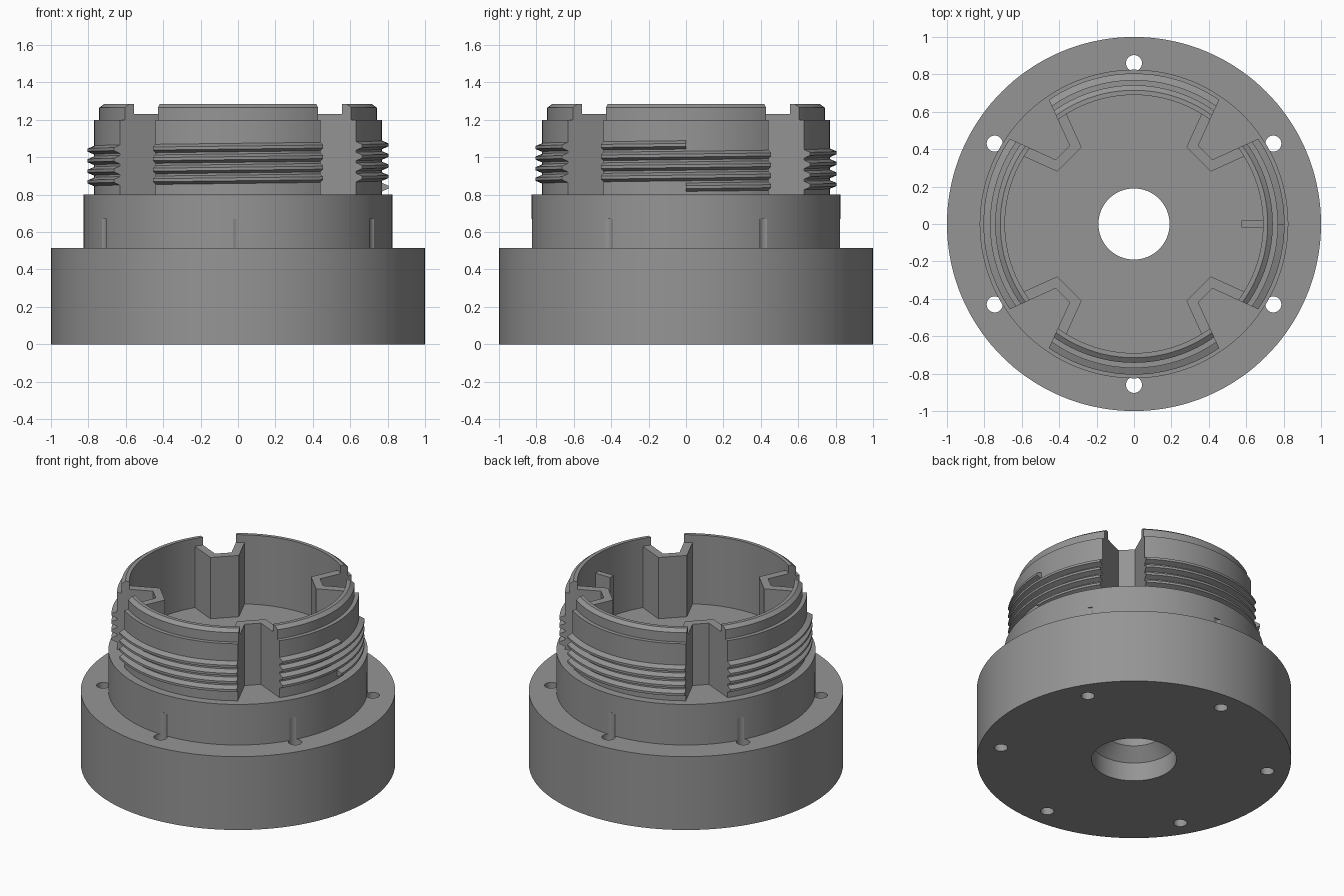
import bpy, bmesh, math
from math import sin, cos, pi, radians, degrees

if "Cube" in bpy.data.objects:
    bpy.data.objects.remove(bpy.data.objects["Cube"])

grey = bpy.data.materials.new("plain_grey")
grey.diffuse_color = (0.30, 0.30, 0.30, 1)
grey.use_nodes = True
grey.node_tree.nodes["Principled BSDF"].inputs["Base Color"].default_value = grey.diffuse_color


def finish(bm, name):
    bmesh.ops.remove_doubles(bm, verts=bm.verts, dist=1e-5)
    bmesh.ops.recalc_face_normals(bm, faces=bm.faces)
    me = bpy.data.meshes.new(name)
    bm.to_mesh(me)
    bm.free()
    me.materials.append(grey)
    ob = bpy.data.objects.new(name, me)
    bpy.context.collection.objects.link(ob)
    return ob


def smooth(ob):
    bpy.ops.object.select_all(action='DESELECT')
    ob.select_set(True)
    bpy.context.view_layer.objects.active = ob
    bpy.ops.object.shade_smooth_by_angle(angle=radians(25))


def loft(bm, rings, caps):
    """Join closed cross-sections into a tube; cap the ends if asked."""
    rows = [[bm.verts.new(p) for p in ring] for ring in rings]
    n = len(rows[0])
    pairs = list(zip(rows, rows[1:])) + ([] if caps else [(rows[-1], rows[0])])
    for a, b in pairs:
        for i in range(n):
            j = (i + 1) % n
            bm.faces.new((a[i], a[j], b[j], b[i]))
    if caps:
        bm.faces.new(rows[0])
        bm.faces.new(rows[-1])


def prism(bm, outline, z0, z1):
    loft(bm, [[(x, y, z) for x, y in outline] for z in (z0, z1)], True)


def polar(r, a, z):
    return (r * cos(a), r * sin(a), z)


# Slot sides: half width at distance u along the slot's diagonal
SLOPE = 0.375


def slot_half(u):
    return 0.053 + SLOPE * (u - 0.54)


def sector_half(r):
    """Half angle of a wall sector at radius r, so its ends lie on the slot sides."""
    u = r
    for _ in range(20):
        u = math.sqrt(r * r - slot_half(u) ** 2)
    return pi / 4 - math.atan2(slot_half(u), u)


# Base: flange, step and central bore with a tapered counterbore
profile = [(0.27, 0), (1, 0), (1, 0.515), (0.825, 0.515), (0.825, 0.80),
           (0.19, 0.80), (0.19, 0.21), (0.27, 0.13)]
bm = bmesh.new()
N = 144
loft(bm, [[polar(r, 2 * pi * i / N, z) for r, z in profile] for i in range(N)], False)
base = finish(bm, "flanged_base")

# Six bolt holes through the flange
bm = bmesh.new()
for k in range(6):
    a = radians(30 + 60 * k)
    cx, cy = 0.86 * cos(a), 0.86 * sin(a)
    prism(bm, [(cx + 0.043 * cos(t * pi / 16), cy + 0.043 * sin(t * pi / 16))
               for t in range(32)], -0.1, 0.67)
cutter = finish(bm, "bolt_hole_cutter")
cutter.hide_render = True
mod = base.modifiers.new("bolt_holes", 'BOOLEAN')
mod.object, mod.operation, mod.solver = cutter, 'DIFFERENCE', 'EXACT'
bpy.context.view_layer.objects.active = base
bpy.ops.object.modifier_apply(modifier=mod.name)
bpy.data.objects.remove(cutter)
smooth(base)

# Four collar wall sectors with a stepped, chamfered rim
wall = [(0.77, 0.80), (0.77, 1.20), (0.742, 1.20), (0.742, 1.265),
        (0.715, 1.285), (0.69, 1.285), (0.69, 0.80)]
bm = bmesh.new()
for k in range(4):
    loft(bm, [[polar(r, k * pi / 2 + f / 14 * sector_half(r), z) for r, z in wall]
              for f in range(-14, 15)], True)
smooth(finish(bm, "collar_walls"))

# Helical thread, four turns, interrupted by the slots
START, PITCH = 0.84, 0.0565
ridge = [(0.762, -0.026), (0.805, -0.008), (0.805, 0.008), (0.762, 0.026)]
full = sector_half(0.77)
bm = bmesh.new()
for n in range(17):
    lo, hi = (0 if n == 0 else -14), (0 if n == 16 else 14)
    rings = []
    for f in range(lo, hi + 1):
        zc = START + PITCH * (n * pi / 2 + f / 14 * full) / (2 * pi)
        rings.append([polar(r, n * pi / 2 + f / 14 * sector_half(r), zc + dz)
                      for r, dz in ridge])
    loft(bm, rings, True)
smooth(finish(bm, "screw_thread"))

# Four folded channels lining the slots on the inside
half = [(0.54, slot_half(0.54)), (0.684, slot_half(0.684)), (0.675, 0.162), (0.488, 0.092)]
outline = half + [(u, -v) for u, v in reversed(half)]
bm = bmesh.new()
for k in range(4):
    a = pi / 4 + k * pi / 2
    prism(bm, [(u * cos(a) - v * sin(a), u * sin(a) + v * cos(a)) for u, v in outline],
          0.80, 1.23)
finish(bm, "slot_channels")

# Small locating key on the inner wall
bm = bmesh.new()
prism(bm, [(0.575, -0.02), (0.70, -0.02), (0.70, 0.02), (0.575, 0.02)], 0.80, 1.16)
bm.verts.ensure_lookup_table()
finish(bm, "locating_key")
